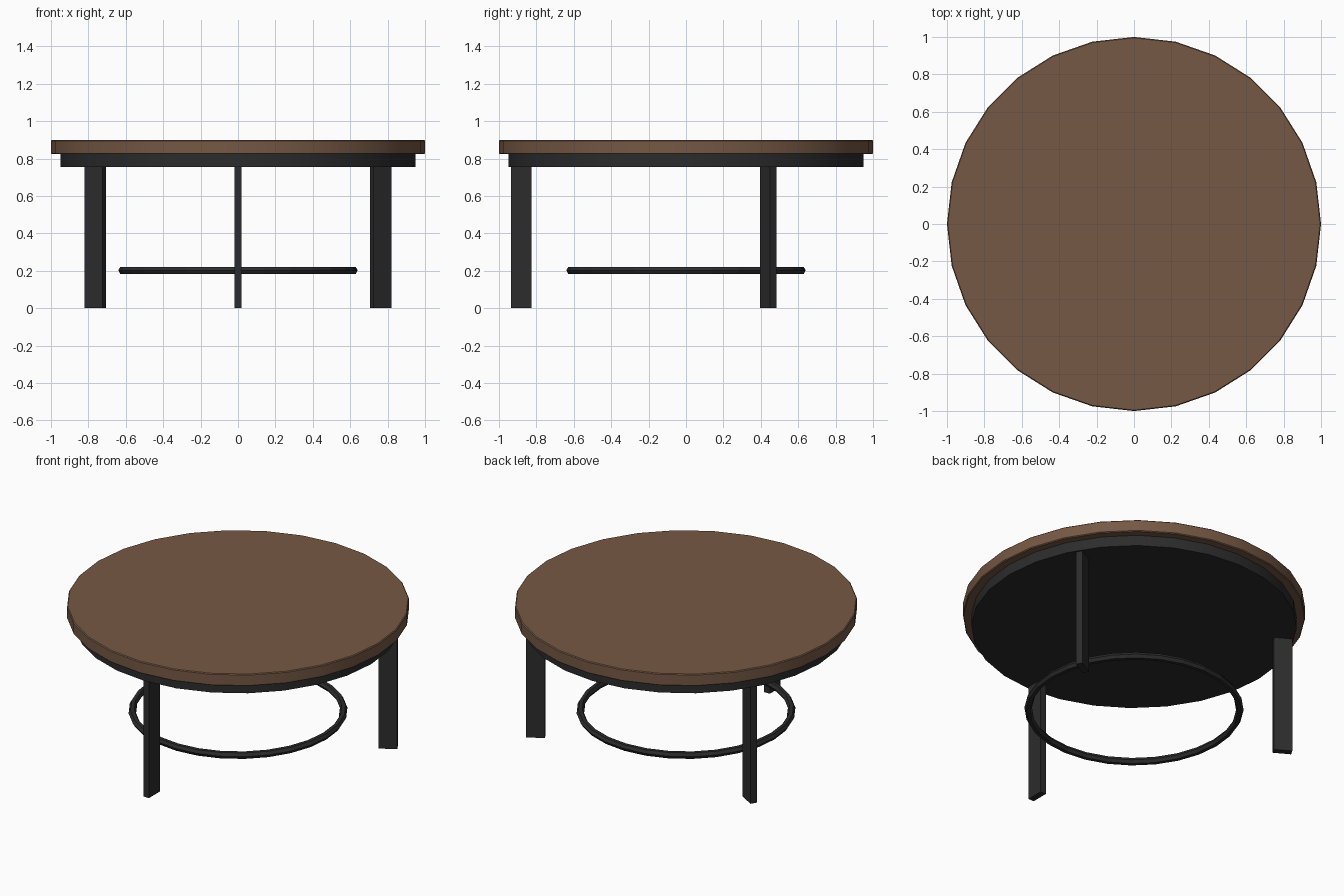
import bpy, math
from mathutils import Matrix

if "Cube" in bpy.data.objects:
    bpy.data.objects.remove(bpy.data.objects["Cube"])


def material(name, rgb):
    m = bpy.data.materials.new(name)
    m.diffuse_color = (*rgb, 1.0)
    m.use_nodes = True
    m.node_tree.nodes["Principled BSDF"].inputs["Base Color"].default_value = m.diffuse_color
    return m


wood = material("brown wood", (0.18, 0.098, 0.058))
metal = material("dark metal", (0.025, 0.025, 0.025))


def finish(name, mat, smooth=False):
    ob = bpy.context.object
    ob.name = name
    ob.data.materials.append(mat)
    if smooth:
        bpy.ops.object.shade_smooth_by_angle(angle=math.radians(30))
    return ob


def disc(name, radius, z0, z1, mat, bevel=0.0):
    bpy.ops.mesh.primitive_cylinder_add(vertices=28, radius=radius, depth=z1 - z0,
                                        location=(0, 0, (z0 + z1) / 2))
    if bevel:
        mod = bpy.context.object.modifiers.new("edge", 'BEVEL')
        mod.width = bevel
        mod.segments = 1
        mod.limit_method = 'ANGLE'
        mod.angle_limit = math.radians(40)
        bpy.ops.object.modifier_apply(modifier="edge")
    return finish(name, mat, True)


# Round top and the apron below it
disc("table_top", 1.0, 0.823, 0.90, wood, 0.005)
disc("apron", 0.95, 0.755, 0.823, metal)

# Three flat legs, set radially
for i, deg in enumerate((270, 30, 150)):
    a = math.radians(deg)
    bpy.ops.mesh.primitive_cube_add(size=1)
    leg = finish(f"leg_{i + 1}", metal)
    leg.data.transform(Matrix.Rotation(a, 4, 'Z')
                       @ Matrix.Translation((0.88, 0, 0.38))
                       @ Matrix.Diagonal((0.11, 0.04, 0.76, 1)))

# Floating stretcher ring
bpy.ops.mesh.primitive_torus_add(major_radius=0.618, minor_radius=0.022,
                                 major_segments=28, minor_segments=6,
                                 location=(0, 0, 0.202))
finish("stretcher_ring", metal)
